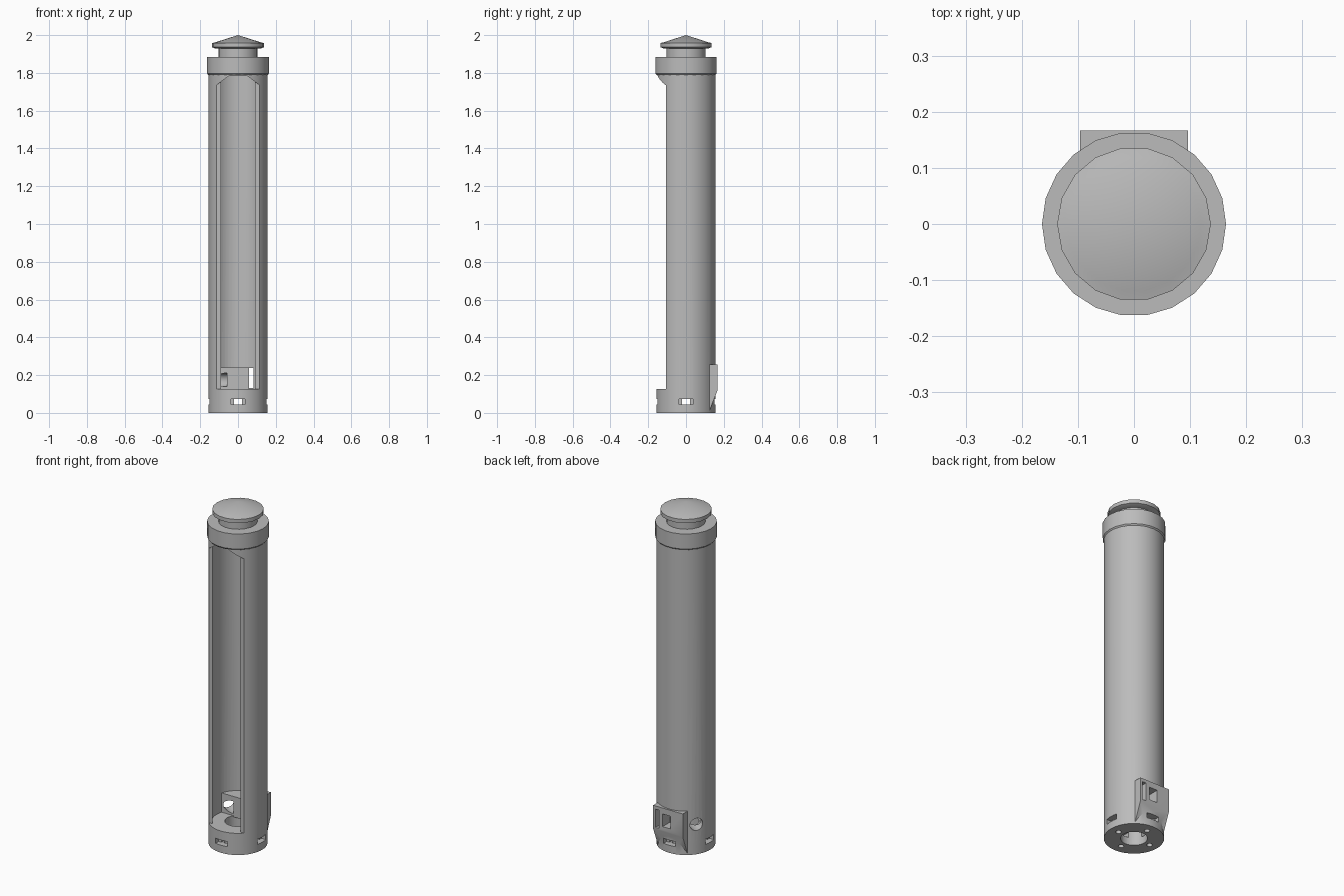
import bpy, bmesh, math
from mathutils import Matrix, Vector

cube = bpy.data.objects.get("Cube")
if cube:
    bpy.data.objects.remove(cube, do_unlink=True)

grey = bpy.data.materials.new("mid grey")
grey.use_nodes = True
grey.diffuse_color = (0.5, 0.5, 0.5, 1)
grey.node_tree.nodes["Principled BSDF"].inputs["Base Color"].default_value = (0.5, 0.5, 0.5, 1)


def finish(name, bm):
    bmesh.ops.recalc_face_normals(bm, faces=bm.faces)
    mesh = bpy.data.meshes.new(name)
    bm.to_mesh(mesh)
    bm.free()
    mesh.materials.append(grey)
    obj = bpy.data.objects.new(name, mesh)
    bpy.context.collection.objects.link(obj)
    return obj


def lathe(name, profile, sides):
    """Revolve (radius, height) points; ends are capped, zero radius makes a tip."""
    bm = bmesh.new()
    verts = [bm.verts.new((r, 0, z)) for r, z in profile]
    edges = [bm.edges.new(pair) for pair in zip(verts, verts[1:])]
    bmesh.ops.spin(bm, geom=verts + edges, axis=(0, 0, 1), cent=(0, 0, 0),
                   angle=math.tau, steps=sides, use_merge=True)
    bmesh.ops.remove_doubles(bm, verts=bm.verts, dist=0.0001)
    return finish(name, bm)


def rod(name, radius, z0, z1, sides=48):
    return lathe(name, [(0, z0), (radius, z0), (radius, z1), (0, z1)], sides)


def prism(name, points, offset):
    """Extrude a flat polygon of 3D points along an offset."""
    bm = bmesh.new()
    face = bm.faces.new([bm.verts.new(p) for p in points])
    extruded = bmesh.ops.extrude_face_region(bm, geom=[face], use_keep_orig=True)["geom"]
    moved = [v for v in extruded if isinstance(v, bmesh.types.BMVert)]
    bmesh.ops.translate(bm, verts=moved, vec=offset)
    return finish(name, bm)


def box(name, x, y, z):
    corners = [(x[0], y[0]), (x[1], y[0]), (x[1], y[1]), (x[0], y[1])]
    return prism(name, [(a, b, z[0]) for a, b in corners], (0, 0, z[1] - z[0]))


def combine(target, tool, operation):
    tool.hide_render = True
    mod = target.modifiers.new(operation, 'BOOLEAN')
    mod.operation, mod.object, mod.solver = operation, tool, 'EXACT'
    bpy.context.view_layer.objects.active = target
    bpy.ops.object.modifier_apply(modifier=mod.name)
    bpy.data.objects.remove(tool, do_unlink=True)


def smooth(obj):
    bpy.ops.object.select_all(action='DESELECT')
    obj.select_set(True)
    bpy.context.view_layer.objects.active = obj
    bpy.ops.object.shade_smooth_by_angle(angle=math.radians(30))


# Tube with the rear clip plate, hollowed above a thick base
body = rod("tube_body", 0.157, 0, 1.8)
clip_profile = [(0.1, 0.0), (0.12, 0.0), (0.167, 0.12), (0.167, 0.257), (0.1, 0.257)]
combine(body, prism("rear_clip", [(-0.096, y, z) for y, z in clip_profile],
                    (0.192, 0, 0)), 'UNION')
combine(body, rod("hollow", 0.14, 0.127, 1.785), 'DIFFERENCE')
combine(body, rod("base_bore", 0.07, -0.05, 0.2), 'DIFFERENCE')

# Block inside the tube behind the clip
block = rod("inner_block", 0.148, 0.12, 0.24)
combine(block, box("block_bounds", (-0.2, 0.058), (0.04, 0.2), (0.1, 0.3)), 'INTERSECT')
combine(body, block, 'UNION')

# Long front opening with chamfered top corners
half = [(0.135, 0.127), (0.135, 1.72), (0.04, 1.79)]
outline = half + [(-x, z) for x, z in reversed(half)]
combine(body, prism("front_opening", [(x, -0.107, z) for x, z in outline],
                    (0, -0.1, 0)), 'DIFFERENCE')

# Slit and pocket in the clip
combine(body, box("clip_slit", (0.058, 0.081), (0.05, 0.2), (0.131, 0.238)), 'DIFFERENCE')
combine(body, box("clip_pocket", (-0.017, 0.035), (0.1, 0.2), (0.148, 0.222)), 'DIFFERENCE')

# Round cable hole beside the clip
cable = rod("cable_hole", 0.036, 0.07, 0.2, 24)
cable.data.transform(Matrix.Translation((0, 0, 0.175))
                     @ Matrix.Rotation(math.radians(146), 4, 'Z')
                     @ Matrix.Rotation(math.radians(90), 4, 'Y'))
combine(body, cable, 'DIFFERENCE')

# Four stepped slots around the base and four pin holes beneath
for i in range(4):
    turn = Matrix.Rotation(i * math.pi / 2, 4, 'Z')
    for width, depth in ((0.038, 0.125), (0.02, 0.05)):
        slot = box("base_slot", (depth, 0.2), (-width, width), (0.044, 0.074))
        slot.data.transform(turn)
        combine(body, slot, 'DIFFERENCE')
    pin = rod("pin_hole", 0.015, -0.02, 0.05, 16)
    pin.data.transform(Matrix.Translation(turn @ Vector((0.105, 0, 0))))
    combine(body, pin, 'DIFFERENCE')
smooth(body)

# Collar, neck and conical cap
smooth(lathe("top_collar", [(0, 1.787), (0.155, 1.787), (0.164, 1.797),
                            (0.164, 1.885), (0, 1.885)], 22))
smooth(lathe("cap_neck", [(0, 1.88), (0.104, 1.88), (0.104, 1.93), (0, 1.93)], 22))
smooth(lathe("cone_cap", [(0, 1.928), (0.118, 1.928), (0.137, 1.936), (0.137, 1.958),
                          (0.12, 1.962), (0, 2.0)], 18))

# Centre the whole model front to back
for obj in bpy.context.scene.objects:
    if obj.type == 'MESH':
        obj.data.update()
